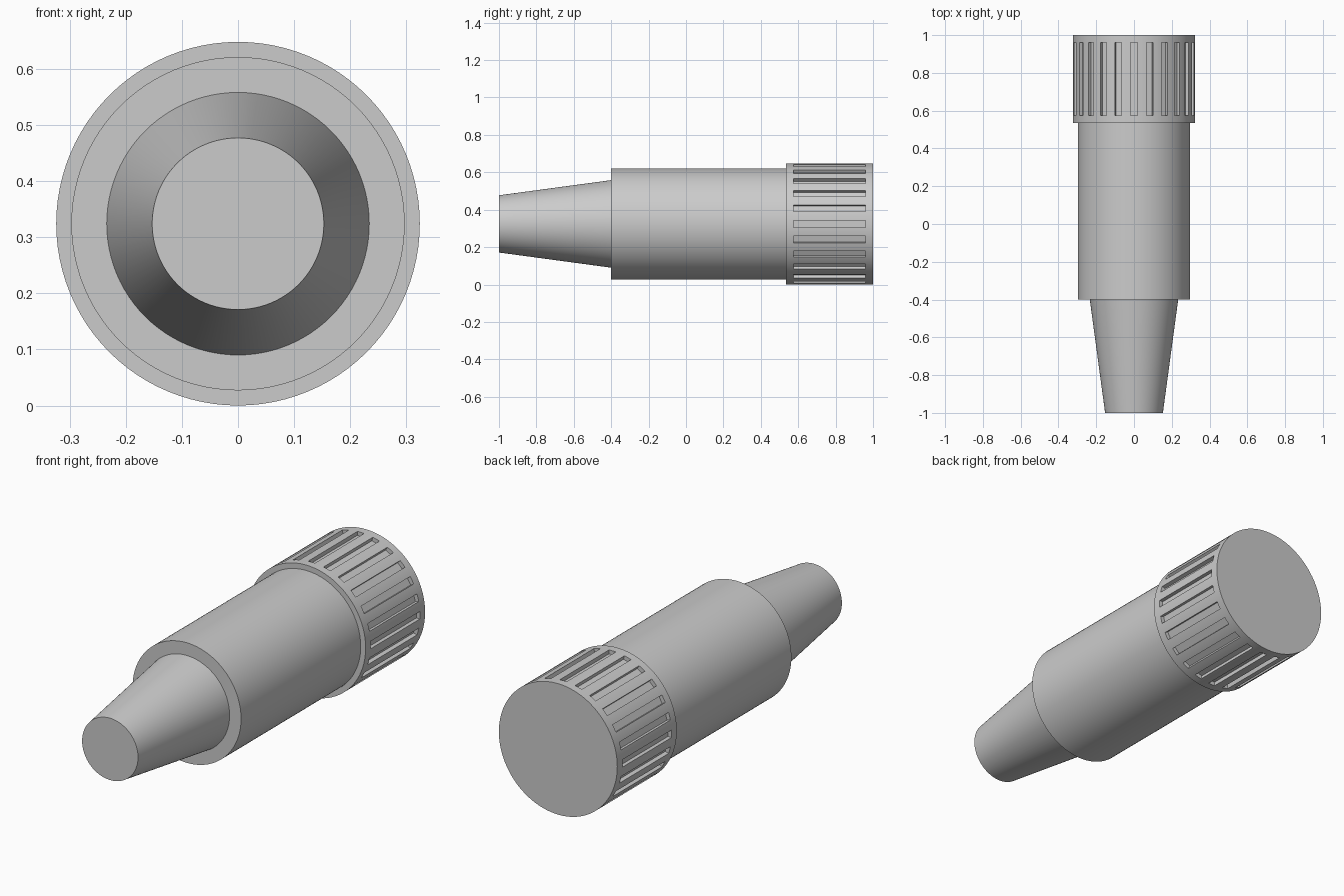
import bpy, bmesh, math
from mathutils import Matrix, Vector

if "Cube" in bpy.data.objects:
    bpy.data.objects.remove(bpy.data.objects["Cube"])

AXIS_Z = 0.324      # height of the long axis
CAP_R = 0.324
SIDES = 96
SLOTS = 24

grey = bpy.data.materials.new("plain_grey")
grey.diffuse_color = (0.6, 0.6, 0.6, 1)
grey.use_nodes = True
grey.node_tree.nodes["Principled BSDF"].inputs["Base Color"].default_value = grey.diffuse_color


def add_object(name, bm):
    mesh = bpy.data.meshes.new(name)
    bm.to_mesh(mesh)
    bm.free()
    mesh.materials.append(grey)
    obj = bpy.data.objects.new(name, mesh)
    bpy.context.collection.objects.link(obj)
    return obj


def select_only(obj):
    bpy.ops.object.select_all(action='DESELECT')
    obj.select_set(True)
    bpy.context.view_layer.objects.active = obj


def smooth(obj):
    select_only(obj)
    bpy.ops.object.shade_smooth_by_angle(angle=math.radians(30))


def round_part(name, y0, y1, r0, r1):
    """Cylinder or cone lying along y."""
    bm = bmesh.new()
    place = (Matrix.Translation((0, (y0 + y1) / 2, AXIS_Z))
             @ Matrix.Rotation(-math.pi / 2, 4, 'X'))
    bmesh.ops.create_cone(bm, cap_ends=True, segments=SIDES, radius1=r0,
                          radius2=r1, depth=y1 - y0, matrix=place)
    return add_object(name, bm)


# Tapered tip (run slightly into the barrel) and straight barrel (into the cap)
smooth(round_part("tapered_tip", -1.0, -0.38, 0.153, 0.2367))
smooth(round_part("barrel", -0.4, 0.6, 0.297, 0.297))

# Knurled cap
cap = round_part("grip_cap", 0.535, 1.0, CAP_R, CAP_R)

# Ring of slot cutters
bm = bmesh.new()
floor_r, outer_r = CAP_R - 0.02, CAP_R + 0.03
for i in range(SLOTS):
    place = (Matrix.Translation((0, 0.7675, AXIS_Z))
             @ Matrix.Rotation(2 * math.pi * i / SLOTS, 4, 'Y')
             @ Matrix.Translation((0, 0, (floor_r + outer_r) / 2))
             @ Matrix.Diagonal((0.037, 0.385, outer_r - floor_r, 1)))
    bmesh.ops.create_cube(bm, size=1, matrix=place)
cutter = add_object("slot_cutter", bm)
cutter.hide_render = True

# Cut the slots, then shade the result
mod = cap.modifiers.new("slots", 'BOOLEAN')
mod.operation = 'DIFFERENCE'
mod.solver = 'EXACT'
mod.object = cutter
select_only(cap)
bpy.ops.object.modifier_apply(modifier=mod.name)
bpy.data.objects.remove(cutter)
smooth(cap)
